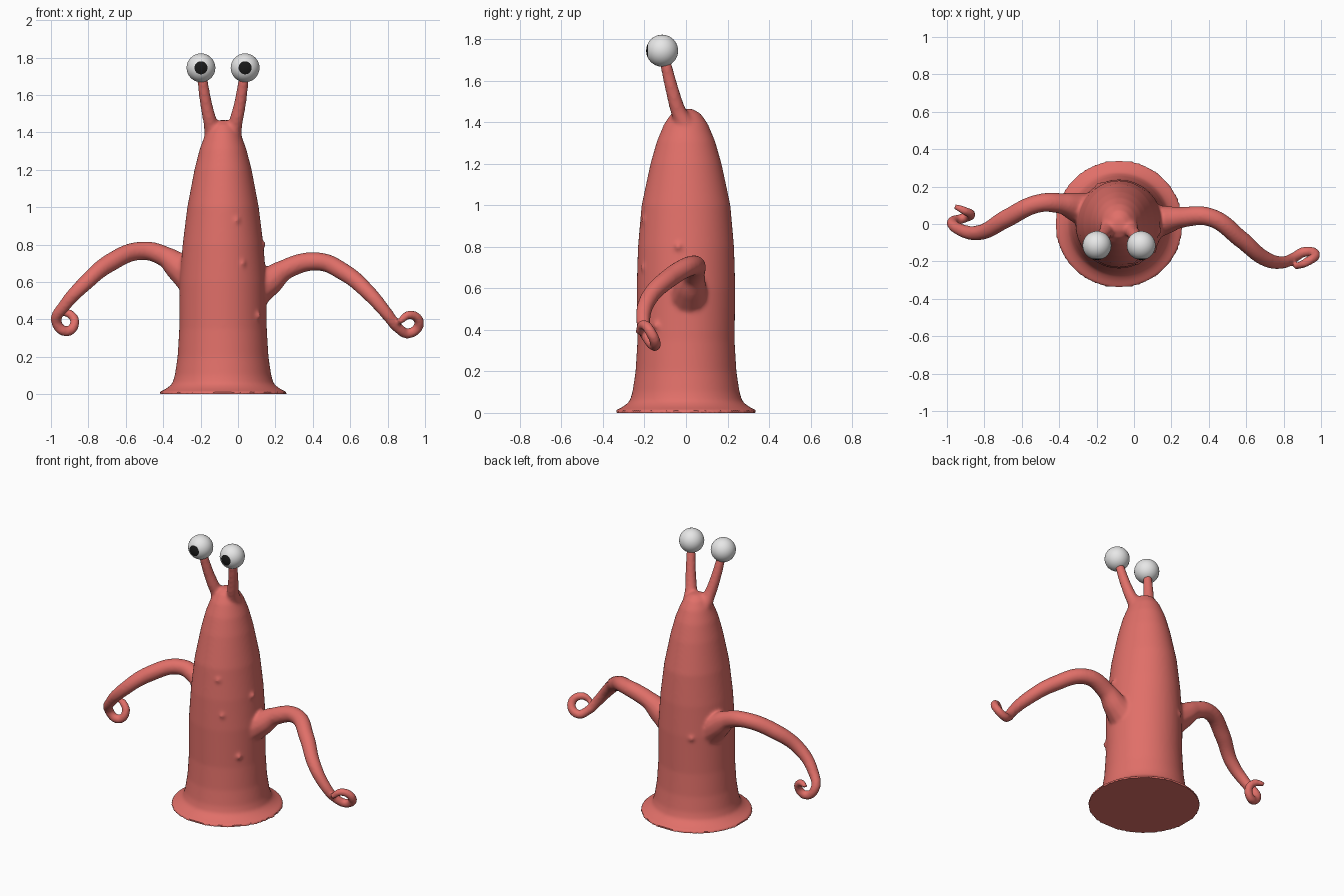
import bpy, bmesh, math
from mathutils import Matrix, Vector

cube = bpy.data.objects.get("Cube")
if cube:
    bpy.data.objects.remove(cube, do_unlink=True)

AXIS_X = -0.08  # body axis


def material(name, rgb):
    m = bpy.data.materials.new(name)
    m.use_nodes = True
    m.diffuse_color = (*rgb, 1)
    m.node_tree.nodes["Principled BSDF"].inputs["Base Color"].default_value = (*rgb, 1)
    return m


skin = material("coral_skin", (0.75, 0.16, 0.14))
white = material("eye_white", (0.8, 0.8, 0.8))
black = material("pupil_black", (0.01, 0.01, 0.01))


def add_object(name, bm, mats):
    mesh = bpy.data.meshes.new(name)
    bm.to_mesh(mesh)
    bm.free()
    for m in mats:
        mesh.materials.append(m)
    obj = bpy.data.objects.new(name, mesh)
    bpy.context.collection.objects.link(obj)
    return obj


def evaluated_mesh(obj):
    dg = bpy.context.evaluated_depsgraph_get()
    return bpy.data.meshes.new_from_object(obj.evaluated_get(dg))


def add_tube(bm, points):
    """Append a tapered tube through (x, y, z, radius) points."""
    curve = bpy.data.curves.new("tube", "CURVE")
    curve.dimensions = "3D"
    curve.bevel_depth = 1
    curve.bevel_resolution = 4
    curve.use_fill_caps = True
    spline = curve.splines.new("BEZIER")
    spline.bezier_points.add(len(points) - 1)
    for p, (x, y, z, r) in zip(spline.bezier_points, points):
        p.co = (x, y, z)
        p.radius = r
        p.handle_left_type = p.handle_right_type = "AUTO"
    obj = bpy.data.objects.new("tube", curve)
    bpy.context.collection.objects.link(obj)
    bpy.context.view_layer.update()
    mesh = evaluated_mesh(obj)
    bm.from_mesh(mesh)
    bpy.data.objects.remove(obj, do_unlink=True)
    bpy.data.meshes.remove(mesh)


# Flared bell body, a little deeper than wide towards the top
profile = [(0.342, 0), (0.338, 0.012), (0.30, 0.032), (0.272, 0.055), (0.258, 0.10),
           (0.243, 0.2), (0.234, 0.35), (0.232, 0.6), (0.216, 0.8), (0.191, 1.0),
           (0.153, 1.2), (0.125, 1.31), (0.095, 1.39), (0.065, 1.44), (0.03, 1.465)]
SIDES = 64
body = bmesh.new()
rings = []
for r, z in profile:
    depth = 1 + 0.12 * min(1, max(0, (z - 0.5) / 0.5))
    rings.append([body.verts.new((AXIS_X + r * math.cos(a), r * depth * math.sin(a), z))
                  for a in (math.tau * i / SIDES for i in range(SIDES))])
for low, high in zip(rings, rings[1:]):
    for i in range(SIDES):
        j = (i + 1) % SIDES
        body.faces.new((low[i], low[j], high[j], high[i]))
body.faces.new(rings[0][::-1])
body.faces.new(rings[-1])

# Arms with curled tips
add_tube(body, [(-0.22, 0.06, 0.61, 0.11), (-0.31, 0.09, 0.675, 0.08), (-0.39, 0.11, 0.735, 0.056),
                (-0.51, 0.11, 0.767, 0.05), (-0.68, 0.03, 0.705, 0.05), (-0.82, -0.045, 0.59, 0.042),
                (-0.93, -0.03, 0.47, 0.034), (-0.972, 0.01, 0.39, 0.029), (-0.915, 0.03, 0.335, 0.028),
                (-0.872, 0.05, 0.385, 0.026), (-0.905, 0.07, 0.432, 0.024), (-0.96, 0.095, 0.43, 0.016)])
add_tube(body, [(0.07, 0.01, 0.55, 0.11), (0.16, 0.02, 0.60, 0.08), (0.25, 0.035, 0.665, 0.056),
                (0.41, 0.035, 0.71, 0.05), (0.57, -0.08, 0.65, 0.048), (0.70, -0.185, 0.54, 0.042),
                (0.80, -0.205, 0.425, 0.034), (0.855, -0.18, 0.355, 0.029), (0.915, -0.148, 0.325, 0.028),
                (0.97, -0.165, 0.38, 0.027), (0.92, -0.205, 0.425, 0.025), (0.86, -0.23, 0.385, 0.018)])

# Eye stalks
EYE_Y, EYE_Z, EYE_R = -0.115, 1.745, 0.077
for side in (-1, 1):
    add_tube(body, [(AXIS_X + side * 0.05, 0, 1.38, 0.05), (AXIS_X + side * 0.067, -0.035, 1.45, 0.038),
                    (AXIS_X + side * 0.09, -0.065, 1.55, 0.033),
                    (AXIS_X + side * 0.112, EYE_Y + 0.015, 1.69, 0.028)])

# Small warts: angle from the front, height, distance from the axis
for angle, z, r in ((20, 0.93, 0.21), (27, 0.70, 0.225), (80, 0.80, 0.215),
                    (53, 0.42, 0.232), (207, 0.59, 0.232)):
    a = math.radians(angle)
    spot = Vector((AXIS_X + r * math.sin(a), -r * math.cos(a), z))
    bmesh.ops.create_icosphere(body, subdivisions=2, radius=0.02, matrix=Matrix.Translation(spot))

# Fuse the parts into one skin and soften the joins
rough = add_object("rough_body", body, [skin])
remesh = rough.modifiers.new("fuse", "REMESH")
remesh.mode = "VOXEL"
remesh.voxel_size = 0.009
bpy.context.view_layer.update()
fused = evaluated_mesh(rough)
bpy.data.objects.remove(rough, do_unlink=True)
bm = bmesh.new()
bm.from_mesh(fused)
bpy.data.meshes.remove(fused)
soft = [v for v in bm.verts if v.co.z > 0.025]
for _ in range(6):
    bmesh.ops.smooth_vert(bm, verts=soft, factor=0.5, use_axis_x=True, use_axis_y=True, use_axis_z=True)
for f in bm.faces:
    f.material_index = 0
objects = [add_object("body_with_arms", bm, [skin])]

# Eyeballs with forward-facing pupils
for name, side in (("right_eye", -1), ("left_eye", 1)):
    bm = bmesh.new()
    bmesh.ops.create_uvsphere(bm, u_segments=32, v_segments=20, radius=EYE_R,
                              matrix=Matrix.Rotation(math.pi / 2, 4, "X"))
    for f in bm.faces:
        facing = -f.calc_center_median().normalized().y
        f.material_index = 1 if facing > math.cos(math.radians(27)) else 0
    eye = add_object(name, bm, [white, black])
    eye.location = (AXIS_X + side * 0.118, EYE_Y, EYE_Z)
    objects.append(eye)

for obj in objects:
    bpy.ops.object.select_all(action="DESELECT")
    obj.select_set(True)
    bpy.context.view_layer.objects.active = obj
    bpy.ops.object.shade_smooth_by_angle(angle=math.radians(45))
